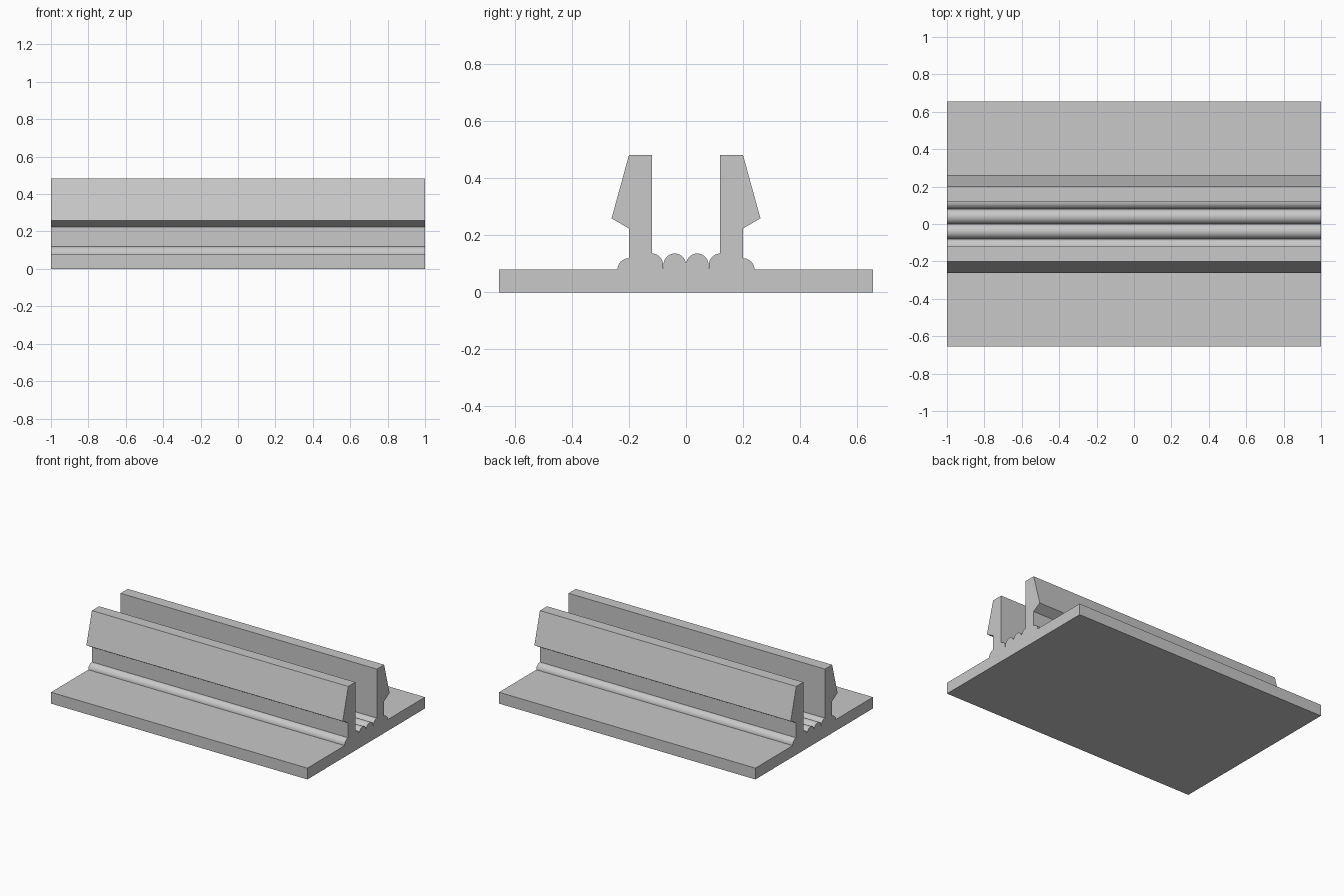
import bpy
import bmesh
from math import cos, sin, radians

cube = bpy.data.objects.get("Cube")
if cube:
    bpy.data.objects.remove(cube, do_unlink=True)

LENGTH = 2.0
BASE_HALF, BASE_TOP = 0.655, 0.08
WALL_IN, WALL_OUT, WALL_TOP = 0.12, 0.2, 0.482
RIDGE_Z, RIDGE_R = 0.097, 0.0395
FILLET_R = 0.04


def arc(y, z, r, start, end, steps):
    """Points on an arc in the y-z plane, angles in degrees."""
    angles = [radians(start + (end - start) * i / steps) for i in range(steps + 1)]
    return [(y + r * cos(a), z + r * sin(a)) for a in angles]


# Half cross-section, from the centre groove outwards
half = arc(RIDGE_R, RIDGE_Z, RIDGE_R, 180, 0, 20)            # floor ridge
half += [(2 * FILLET_R, BASE_TOP)]                           # groove
half += arc(WALL_IN, RIDGE_Z, RIDGE_R, 180, 90, 10)          # inner fillet
half += [(WALL_IN, WALL_TOP), (WALL_OUT, WALL_TOP),          # wall
         (0.261, 0.26), (WALL_OUT, 0.224)]                   # barbed lip
half += arc(WALL_OUT, BASE_TOP, FILLET_R, 90, 0, 10)         # outer bead
half += [(BASE_HALF, BASE_TOP), (BASE_HALF, 0)]              # base flange

# Mirror to the full outline and extrude along the length
outline = half + [(-y, z) for y, z in reversed(half[1:])]
bm = bmesh.new()
cap = bm.faces.new([bm.verts.new((-LENGTH / 2, y, z)) for y, z in outline])
extruded = bmesh.ops.extrude_face_region(bm, geom=[cap], use_keep_orig=True)
moved = [v for v in extruded["geom"] if isinstance(v, bmesh.types.BMVert)]
bmesh.ops.translate(bm, verts=moved, vec=(LENGTH, 0, 0))
bmesh.ops.recalc_face_normals(bm, faces=bm.faces[:])
mesh = bpy.data.meshes.new("snap_channel_strip")
bm.to_mesh(mesh)
bm.free()

strip = bpy.data.objects.new("snap_channel_strip", mesh)
bpy.context.collection.objects.link(strip)

# Plain grey material
grey = bpy.data.materials.new("plain_grey")
grey.use_nodes = True
colour = (0.58, 0.58, 0.58, 1)
grey.diffuse_color = colour
grey.node_tree.nodes["Principled BSDF"].inputs["Base Color"].default_value = colour
mesh.materials.append(grey)

# Smooth rounded beads, keep corners sharp
bpy.ops.object.select_all(action="DESELECT")
strip.select_set(True)
bpy.context.view_layer.objects.active = strip
bpy.ops.object.shade_smooth_by_angle(angle=radians(30))
